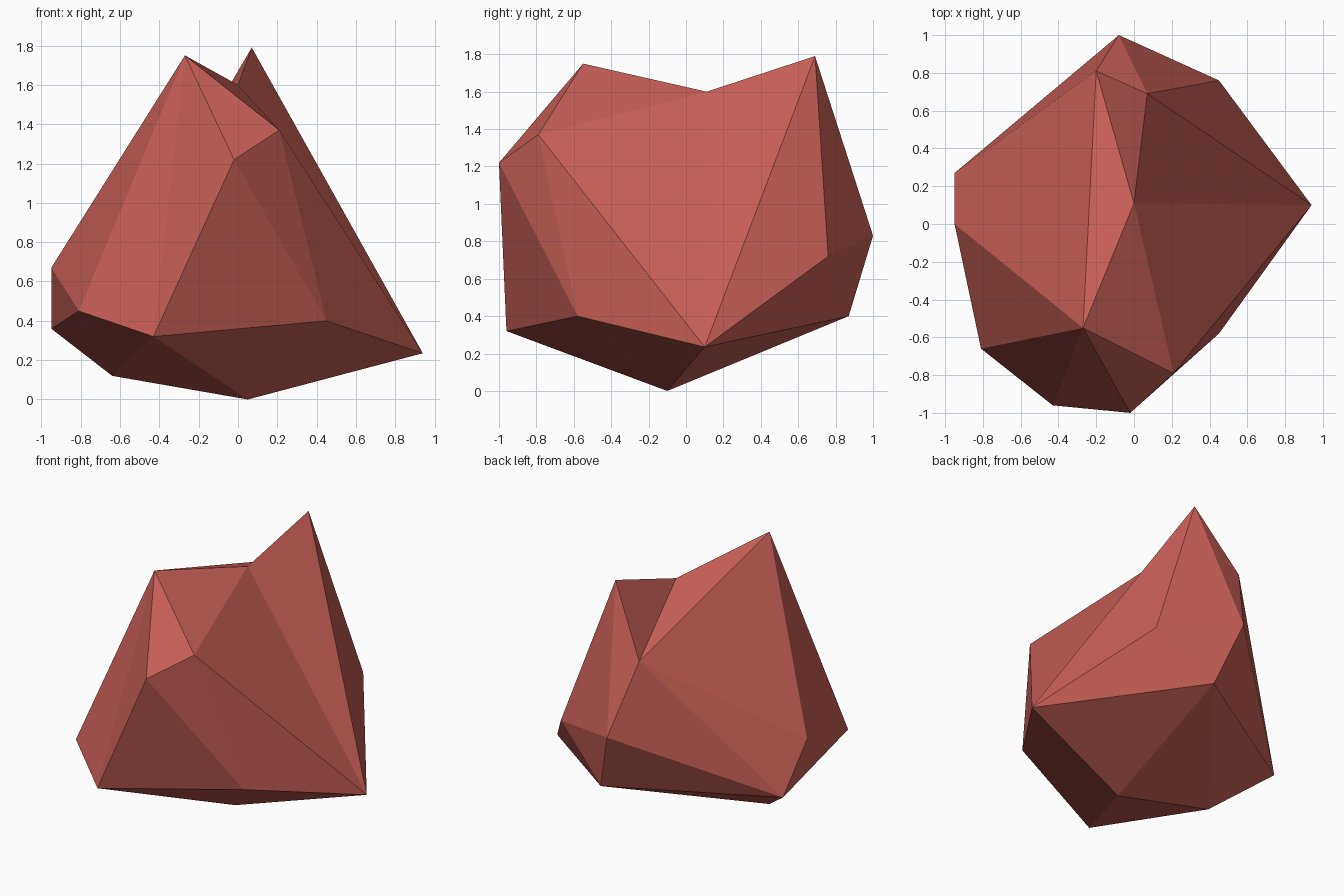
import bpy, bmesh

if "Cube" in bpy.data.objects:
    bpy.data.objects.remove(bpy.data.objects["Cube"])

# Corners of the faceted rock
CORNERS = {
    # peaks, and the saddle (c) between them
    "a": (-0.27, -0.55, 1.75), "b": (0.07, 0.69, 1.79), "c": (0.0, 0.11, 1.60),
    # shoulders
    "d": (0.21, -0.79, 1.37), "e": (-0.02, -1.0, 1.22), "q": (-0.20, 0.81, 1.33),
    # waist
    "f": (-0.43, -0.96, 0.32), "g": (-0.81, -0.66, 0.45), "h": (-0.95, 0.0, 0.67),
    "i": (-0.95, 0.27, 0.36), "l": (0.94, 0.10, 0.235), "m": (0.45, -0.58, 0.40),
    "n": (-0.08, 1.0, 0.83), "o": (0.45, 0.76, 0.72), "p": (0.06, 0.87, 0.40),
    # underside
    "j": (-0.64, -0.02, 0.12), "k": (0.05, -0.10, 0.0),
}

# Facets as triangle fans: hub corner, then the rim it spreads over
FANS = [
    ("a", "edcqhgfe"),  # front peak
    ("k", "fmlpjf"),    # underside
    ("n", "bopiqb"),    # back bulge
    ("m", "fedl"),      # front right flank
    ("c", "dlbq"),      # saddle
    ("o", "blp"),       # right back flank
    ("i", "qhgjp"),     # left flank
    ("j", "gf"),        # lower left front
]

bm = bmesh.new()
verts = {name: bm.verts.new(co) for name, co in CORNERS.items()}
for hub, rim in FANS:
    for first, second in zip(rim, rim[1:]):
        bm.faces.new((verts[hub], verts[first], verts[second]))
bmesh.ops.recalc_face_normals(bm, faces=bm.faces[:])

mesh = bpy.data.meshes.new("rock")
bm.to_mesh(mesh)
bm.free()

# Single flat red colour
red = bpy.data.materials.new("brick red")
red.diffuse_color = (0.57, 0.112, 0.095, 1.0)
red.use_nodes = True
red.node_tree.nodes["Principled BSDF"].inputs["Base Color"].default_value = red.diffuse_color
mesh.materials.append(red)

rock = bpy.data.objects.new("rock", mesh)
bpy.context.collection.objects.link(rock)
